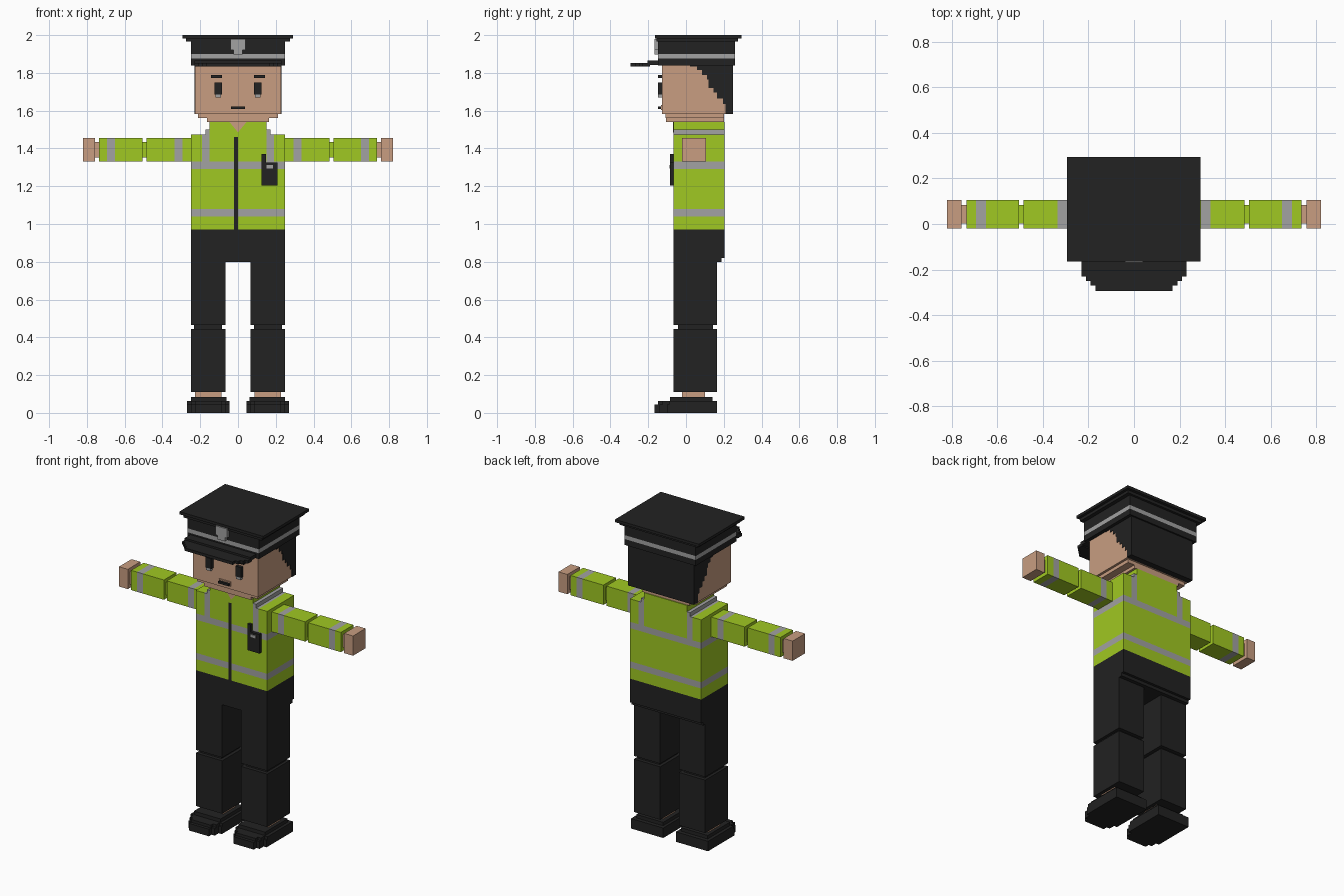
import bpy, bmesh
from mathutils import Vector

if "Cube" in bpy.data.objects:
    bpy.data.objects.remove(bpy.data.objects["Cube"])


def material(name, rgb):
    m = bpy.data.materials.new(name)
    m.diffuse_color = (*rgb, 1)
    m.use_nodes = True
    m.node_tree.nodes["Principled BSDF"].inputs["Base Color"].default_value = m.diffuse_color
    return m


BLACK, LIME, GREY, SKIN = range(4)
MATS = [material("black_cloth", (0.016, 0.016, 0.016)),
        material("lime_fabric", (0.35, 0.58, 0.016)),
        material("reflective_grey", (0.36, 0.36, 0.36)),
        material("skin", (0.58, 0.34, 0.22))]


def finish(name, bm, mat, rule=None):
    bmesh.ops.recalc_face_normals(bm, faces=bm.faces[:])
    for f in bm.faces:
        f.material_index = rule(f.calc_center_median()) if rule else mat
    me = bpy.data.meshes.new(name)
    bm.to_mesh(me)
    bm.free()
    for m in MATS:
        me.materials.append(m)
    ob = bpy.data.objects.new(name, me)
    bpy.context.collection.objects.link(ob)
    return ob


def box(name, x, y, z, mat=BLACK, cuts=(), rule=None):
    """Box from three ranges; cuts are (axis, position) and rule colours the faces."""
    bm = bmesh.new()
    bmesh.ops.create_cube(bm, size=1)
    for v in bm.verts:
        v.co = Vector([r[0] + (c + 0.5) * (r[1] - r[0]) for c, r in zip(v.co, (x, y, z))])
    for axis, pos in cuts:
        n = Vector((0, 0, 0))
        n[axis] = 1
        bmesh.ops.bisect_plane(bm, geom=bm.verts[:] + bm.edges[:] + bm.faces[:],
                               plane_co=n * pos, plane_no=n)
    return finish(name, bm, mat, rule)


def prism(name, pts, axis, lo, hi, mat=BLACK):
    """Extrude an outline along an axis; pts hold the other two coordinates."""
    bm = bmesh.new()
    vs = []
    for p in pts:
        c = list(p)
        c.insert(axis, lo)
        vs.append(bm.verts.new(c))
    f = bm.faces.new(vs)
    ext = bmesh.ops.extrude_face_region(bm, geom=[f])["geom"]
    d = Vector((0, 0, 0))
    d[axis] = hi - lo
    bmesh.ops.translate(bm, vec=d, verts=[v for v in ext if isinstance(v, bmesh.types.BMVert)])
    return finish(name, bm, mat)


def side(s, a, b):
    return tuple(sorted((s * a, s * b)))


def stepped(cx, steps, back):
    """Stepped toe-like outline: (half width, front y) from widest to narrowest."""
    left = [(-steps[0][0], back)]
    for i, (w, y) in enumerate(steps):
        left.append((-w, y))
        if i + 1 < len(steps):
            left.append((-steps[i + 1][0], y))
    return [(cx + px, py) for px, py in left] + [(cx - px, py) for px, py in reversed(left)]


# Jacket with reflective bands, shoulder straps and a zip
TY = (-0.065, 0.205)


def jacket_rule(c):
    if c.y < -0.06 and -0.02 < c.x < 0 and c.z < 1.46:
        return BLACK
    if 1.04 < c.z < 1.08 or 1.29 < c.z < 1.33:
        return GREY
    if 0.15 < abs(c.x) < 0.19 and c.z > 1.33:
        return GREY
    return LIME


box("jacket", (-0.25, 0.25), TY, (0.97, 1.475), cuts=[(2, z) for z in (1.04, 1.08, 1.29, 1.33, 1.46)]
    + [(0, x) for x in (-0.19, -0.15, -0.02, 0, 0.15, 0.19)], rule=jacket_rule)
box("collar", (-0.15, 0.15), TY, (1.475, 1.54), LIME)
prism("neck_opening", [(-0.045, 1.54), (0, 1.485), (0.045, 1.54)], 1, -0.068, -0.06, SKIN)
for s in (1, -1):
    box("shoulder_strap", side(s, 0.15, 0.172), TY, (1.475, 1.5), GREY)

# Radio on the chest
box("radio", (0.125, 0.21), (-0.085, -0.065), (1.205, 1.325))
box("radio_antenna", (0.125, 0.147), (-0.085, -0.065), (1.325, 1.37))
box("radio_display", (0.15, 0.185), (-0.088, -0.085), (1.295, 1.312), GREY)

# Trousers seat
box("hips", (-0.25, 0.25), TY, (0.82, 0.97))
box("crotch", (-0.25, 0.25), (-0.065, 0.188), (0.80, 0.82))

for s in (1, -1):
    # Leg, ankle and shoe
    box("thigh", side(s, 0.065, 0.25), (-0.065, 0.165), (0.465, 0.80))
    box("knee", side(s, 0.085, 0.232), (-0.042, 0.142), (0.445, 0.465))
    box("shin", side(s, 0.065, 0.25), (-0.065, 0.165), (0.11, 0.445))
    box("ankle", side(s, 0.088, 0.228), (-0.02, 0.10), (0.08, 0.11), SKIN)
    cx = s * 0.157
    prism("shoe_sole", stepped(cx, [(0.113, -0.10), (0.092, -0.14), (0.07, -0.167)], 0.165), 2, 0, 0.045)
    prism("shoe_middle", stepped(cx, [(0.113, -0.09), (0.092, -0.125), (0.07, -0.148)], 0.165), 2, 0.045, 0.063)
    box("shoe_top", side(s, 0.062, 0.25), (-0.085, 0.14), (0.063, 0.085))

    # Sleeves with reflective bands, elbow, wrist and hand
    AY, AZ = (-0.02, 0.105), (1.33, 1.455)
    sleeve = lambda c: GREY if 0.295 < abs(c.x) < 0.335 or 0.65 < abs(c.x) < 0.693 else LIME
    box("upper_sleeve", side(s, 0.25, 0.485), AY, AZ,
        cuts=[(0, s * 0.295), (0, s * 0.335)], rule=sleeve)
    box("elbow", side(s, 0.485, 0.505), (0.003, 0.083), (1.352, 1.433), LIME)
    box("lower_sleeve", side(s, 0.505, 0.735), AY, AZ,
        cuts=[(0, s * 0.65), (0, s * 0.693)], rule=sleeve)
    box("wrist", side(s, 0.735, 0.758), (0.003, 0.083), (1.352, 1.433), SKIN)
    box("hand", side(s, 0.758, 0.82), AY, AZ, SKIN)

    # Eye with glint, and eyebrow
    box("eye", side(s, 0.085, 0.125), (-0.147, -0.126), (1.685, 1.75))
    box("eye_corner", side(s, 0.09, 0.12), (-0.147, -0.126), (1.67, 1.685), GREY)
    box("eyebrow", side(s, 0.085, 0.142), (-0.147, -0.126), (1.772, 1.788))

# Head
box("neck", (-0.165, 0.165), (-0.105, 0.2), (1.54, 1.56), SKIN)
box("jaw", (-0.212, 0.212), (-0.108, 0.2), (1.56, 1.582), SKIN)
box("head", (-0.227, 0.227), (-0.126, 0.21), (1.582, 1.845), SKIN)
box("mouth", (-0.04, 0.04), (-0.133, -0.126), (1.603, 1.63), SKIN)
box("mouth_line", (-0.036, 0.036), (-0.147, -0.126), (1.608, 1.622))

# Hair: stepped side outline swept across the head
edge = [(0.02, 1.835), (0.058, 1.815), (0.085, 1.79), (0.11, 1.765), (0.12, 1.72),
        (0.145, 1.695), (0.165, 1.665), (0.195, 1.635), (0.21, 1.58)]
outline = [(0.25, 1.845), (0.02, 1.845)]
for (y0, z0), (y1, z1) in zip(edge, edge[1:]):
    outline += [(y0, z0), (y1, z0)]
outline += [(0.21, 1.582), (0.25, 1.582)]
prism("hair", outline, 0, -0.23, 0.23)

# Peaked cap
box("cap_band", (-0.25, 0.25), (-0.148, 0.26), (1.838, 1.965), cuts=[(2, 1.875), (2, 1.9)],
    rule=lambda c: GREY if 1.875 < c.z < 1.9 else BLACK)
box("cap_crown_lower", (-0.275, 0.275), (-0.155, 0.275), (1.965, 1.983))
box("cap_crown", (-0.295, 0.292), (-0.165, 0.293), (1.983, 2.0))
prism("cap_peak", stepped(0, [(0.23, -0.23), (0.21, -0.25), (0.19, -0.27), (0.168, -0.293)], -0.19),
      2, 1.835, 1.853)
box("cap_peak_base", (-0.23, 0.23), (-0.205, -0.12), (1.842, 1.865))
box("cap_badge", (-0.04, 0.04), (-0.168, -0.148), (1.922, 1.98), GREY)
box("cap_badge_tip", (-0.025, 0.025), (-0.168, -0.148), (1.898, 1.922), GREY)
